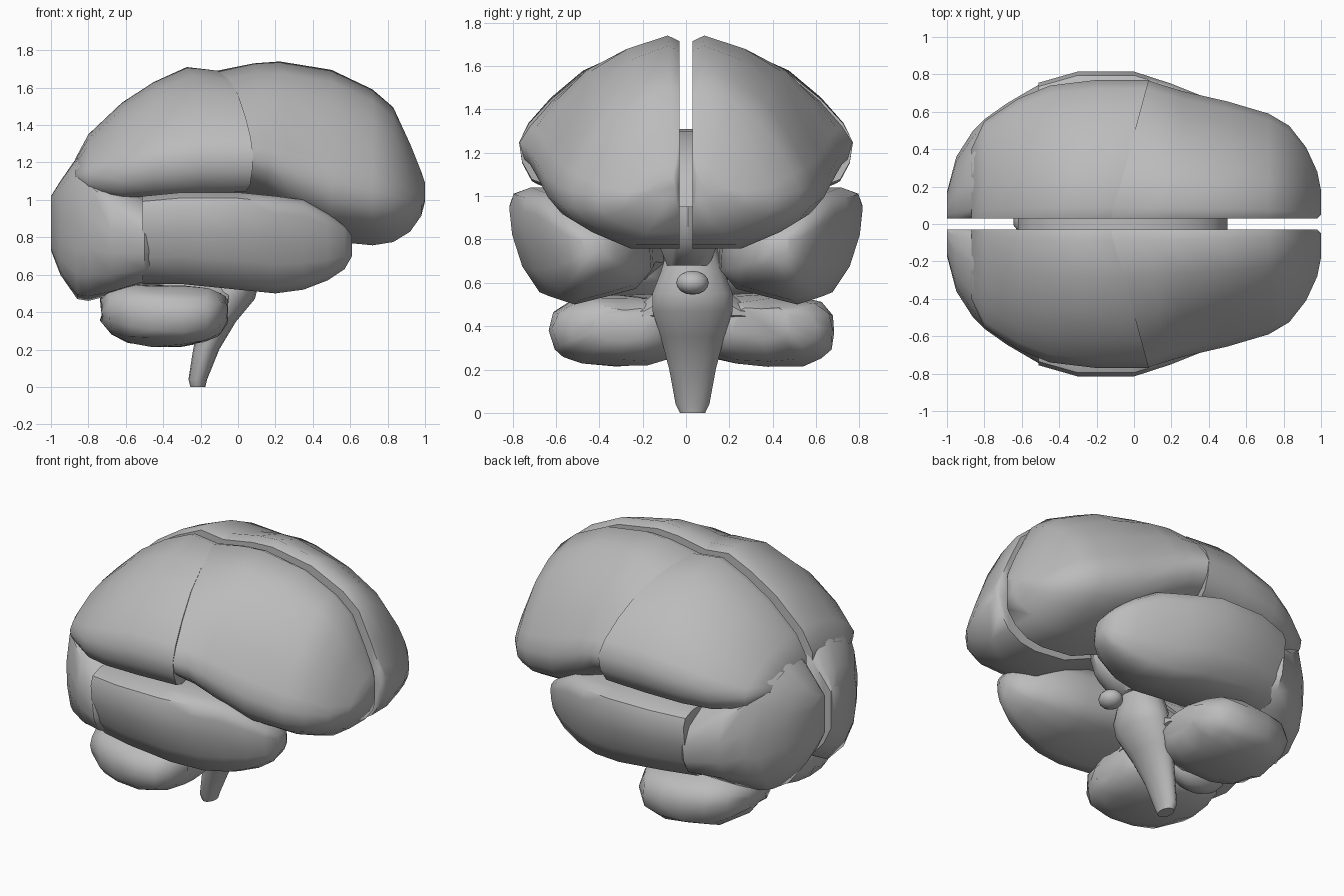
import bpy, bmesh, math, random
from mathutils import Vector

cube = bpy.data.objects.get("Cube")
if cube:
    bpy.data.objects.remove(cube, do_unlink=True)
random.seed(4)

grey = bpy.data.materials.new("plain grey")
grey.use_nodes = True
grey.diffuse_color = (0.5, 0.5, 0.5, 1)
grey.node_tree.nodes["Principled BSDF"].inputs["Base Color"].default_value = (0.5, 0.5, 0.5, 1)


def finish(name, bm, angle=48):
    bmesh.ops.recalc_face_normals(bm, faces=bm.faces)
    mesh = bpy.data.meshes.new(name)
    bm.to_mesh(mesh)
    bm.free()
    mesh.materials.append(grey)
    obj = bpy.data.objects.new(name, mesh)
    bpy.context.collection.objects.link(obj)
    bpy.ops.object.select_all(action="DESELECT")
    obj.select_set(True)
    bpy.context.view_layer.objects.active = obj
    bpy.ops.object.shade_smooth_by_angle(angle=math.radians(angle))


def loft(name, rings):
    """Skin a list of point rings and cap both ends."""
    bm = bmesh.new()
    loops = [[bm.verts.new(p) for p in ring] for ring in rings]
    n = len(loops[0])
    for a, b in zip(loops, loops[1:]):
        for i in range(n):
            j = (i + 1) % n
            bm.faces.new((a[i], a[j], b[j], b[i]))
    bm.faces.new(loops[0])
    bm.faces.new(loops[-1])
    finish(name, bm)


def lobe(name, profile, sections, side, shift=0, bump=0):
    """Sections are x, inner y, outer y, bottom z, top z, slant."""
    rings = []
    for x, y0, y1, z0, z1, slant in sections:
        ring = []
        for u, v in profile:
            p = Vector((x + slant * u, side * (y0 + (y1 - y0) * u) + shift, z0 + (z1 - z0) * v))
            p += Vector([random.uniform(-bump, bump) for _ in range(3)])
            ring.append(p)
        rings.append(ring)
    loft(name, rings)


def oval(n, power):
    """Rounded-box outline inside the unit square."""
    def bend(t):
        return 0.5 + 0.5 * math.copysign(abs(t) ** power, t)
    return [(bend(math.cos(k * math.tau / n)), bend(math.sin(k * math.tau / n))) for k in range(n)]


# Cross-sections, u from the midline outward and v upward
CROWN = [(0, .02), (0, .5), (0, .97), (.08, 1), (.35, .93), (.6, .81), (.8, .63),
         (.94, .46), (1, .33), (.98, .19), (.92, .07), (.8, .02), (.4, 0)]
BROW = [(0, .02), (0, .5), (0, .97), (.08, 1), (.35, .93), (.6, .81), (.8, .63),
        (.94, .46), (1, .36), (.97, .25), (.87, .17), (.72, .11), (.4, .02)]
BACK = [(0, .12), (0, .93), (.1, 1), (.4, .99), (.73, .93), (.93, .77), (1, .55),
        (.98, .35), (.91, .17), (.7, .03), (.35, 0)]
SIDE = [(0, .3), (.02, .65), (.2, .9), (.55, .99), (.85, 1), (.97, .94), (1, .82), (.98, .58),
        (.91, .3), (.79, .07), (.6, 0), (.35, .07), (.12, .14)]
RAMP = [(0, 0), (0, 1), (.25, .62), (.55, .3), (1, .1), (1, 0)]

FRONTAL = [(-.13, .03, .77, 1, 1.69, .2), (.08, .03, .74, .95, 1.73, .08),
           (.22, .03, .71, .88, 1.74, .04), (.5, .03, .655, .76, 1.695, 0),
           (.72, .03, .59, .74, 1.59, 0), (.83, .03, .525, .76, 1.495, 0),
           (.92, .03, .41, .82, 1.3, 0), (.98, .03, .28, .91, 1.15, 0),
           (1, .05, .18, .99, 1.09, 0)]
PARIETAL = [(-.87, .03, .4, 1.1, 1.22, 0), (-.8, .03, .55, 1.03, 1.35, 0),
            (-.62, .03, .67, 1, 1.52, 0), (-.45, .03, .74, 1.01, 1.63, 0),
            (-.28, .03, .77, 1.02, 1.71, .08), (-.12, .03, .77, 1.03, 1.69, .2)]
OCCIPITAL = [(-1, .03, .17, .73, 1.02, 0), (-.95, .03, .36, .6, 1.1, 0),
             (-.86, .03, .5, .47, 1.23, 0), (-.8, .03, .56, .46, 1.27, 0),
             (-.68, .03, .645, .49, 1.13, 0), (-.5, .1, .75, .55, 1.03, 0),
             (-.44, .2, .7, .6, .98, 0)]
TEMPORAL = [(-.51, .1, .755, .55, 1.02, 0), (-.3, .14, .815, .55, 1.04, 0),
            (0, .15, .815, .52, 1.04, 0), (.2, .16, .75, .5, 1.02, 0),
            (.35, .19, .69, .52, 1, 0), (.48, .25, .62, .57, .93, 0),
            (.57, .32, .55, .63, .86, 0), (.61, .38, .48, .7, .81, 0)]
CEREBELLUM = [(-.73, .2, .4, .35, .47, 0), (-.68, .08, .53, .29, .52, 0),
              (-.58, .04, .61, .24, .55, 0), (-.45, .03, .65, .22, .55, 0),
              (-.3, .04, .66, .21, .54, 0), (-.17, .06, .64, .24, .53, 0),
              (-.1, .1, .57, .28, .51, 0), (-.06, .17, .46, .34, .48, 0)]
PEDUNCLE = [(-.4, .05, .42, .4, .62, 0), (-.12, .05, .38, .42, .7, 0), (-.05, .05, .22, .45, .66, 0)]

for label, side in (("left", 1), ("right", -1)):
    lobe(label + "_frontal_lobe", BROW, FRONTAL, side)
    lobe(label + "_parietal_lobe", CROWN, PARIETAL, side)
    lobe(label + "_occipital_lobe", BACK, OCCIPITAL, side)
    lobe(label + "_temporal_lobe", SIDE, TEMPORAL, side)
    lobe(label + "_cerebellum", oval(16, .75), CEREBELLUM, side, shift=.03, bump=.01)
    lobe(label + "_peduncle", RAMP, PEDUNCLE, side, shift=.03)


def stack(name, levels, cy, n=14):
    """Upright tapered body from z, centre x, x radius, y radius."""
    loft(name, [[(cx + rx * math.cos(k * math.tau / n), cy + ry * math.sin(k * math.tau / n), z)
                 for k in range(n)] for z, cx, rx, ry in levels])


# Brain stem and inner core
stack("brain_stem", [(0, -.215, .04, .06), (.04, -.215, .05, .08), (.2, -.17, .07, .11),
                     (.35, -.11, .1, .15), (.47, -.05, .14, .19), (.55, -.03, .14, .19),
                     (.65, -.03, .13, .15), (.78, -.05, .12, .11)], .03)
stack("inner_core", [(.68, .02, .12, .1), (.78, .02, .26, .14), (.92, 0, .34, .14),
                     (1.02, 0, .3, .1)], .01)


def ball(name, centre, radii, u=14, v=8):
    bm = bmesh.new()
    bmesh.ops.create_uvsphere(bm, u_segments=u, v_segments=v, radius=1)
    bmesh.ops.scale(bm, vec=radii, verts=bm.verts)
    bmesh.ops.translate(bm, vec=centre, verts=bm.verts)
    finish(name, bm)


ball("pituitary_gland", (.2, .03, .6), (.07, .075, .055))
ball("cerebellum_middle", (-.45, .02, .38), (.2, .12, .14))

# Arched bridge joining the two halves
arch = []
for k in range(13):
    a = math.pi * k / 12
    c, s = math.cos(a), math.sin(a)
    outer, inner = (-.06 + .56 * c, .95 + .36 * s), (-.06 + .44 * c, .95 + .2 * s)
    arch.append([(x, y, z) for (x, z), y in
                 ((outer, -.05), (outer, .05), (inner, .05), (inner, -.05))])
loft("bridge_between_halves", arch)
